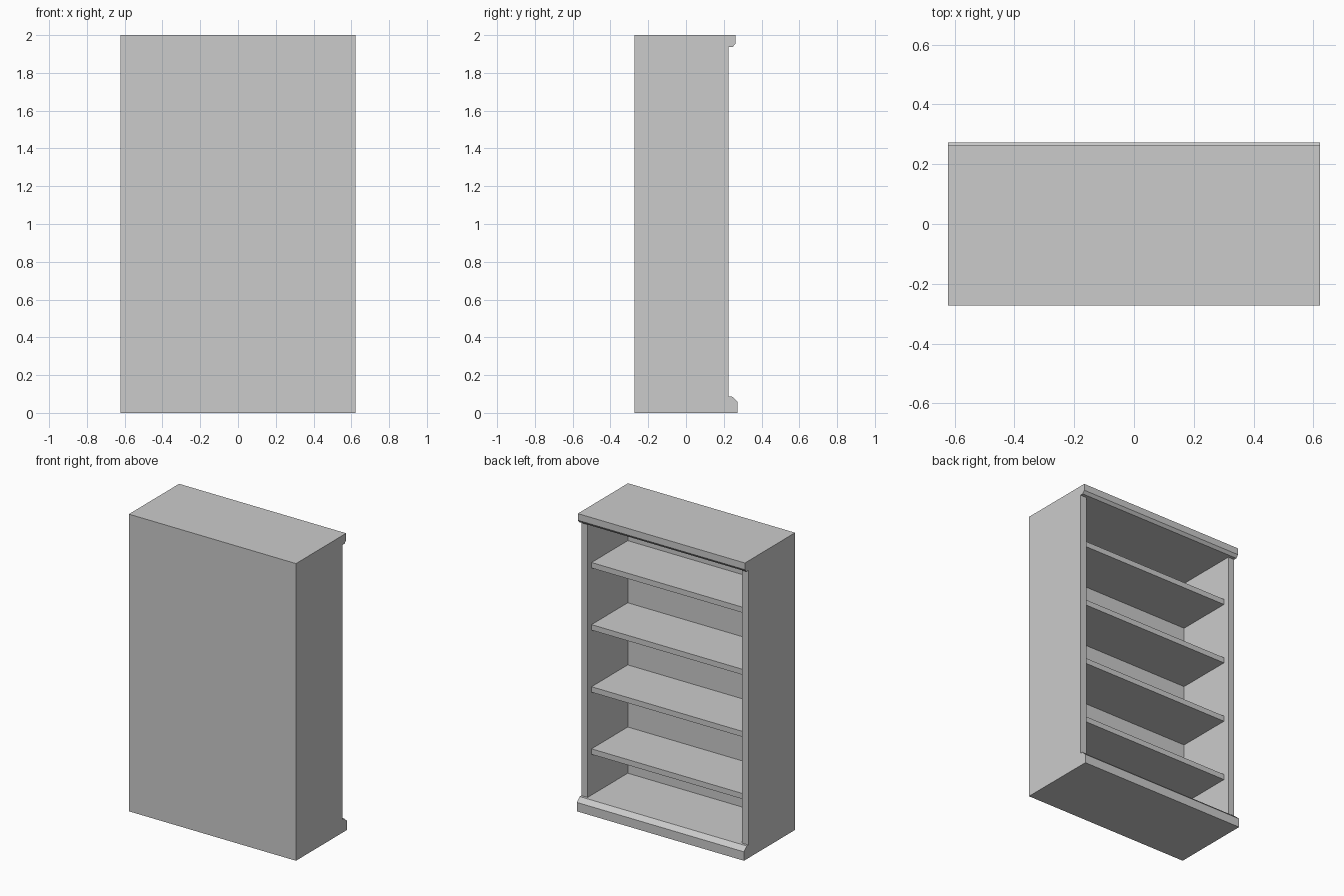
import bpy

if "Cube" in bpy.data.objects:
    bpy.data.objects.remove(bpy.data.objects["Cube"])

HALF_W = 0.622        # outer half width
SIDE_T = 0.047        # side panel thickness
BACK_Y, BODY_Y = -0.272, 0.225
BACK_INNER = -0.202
BASE_Z, CEIL_Z = 0.088, 1.936


def extrude_profile(name, profile, x0, x1):
    """Sweep a (y, z) outline, listed anticlockwise seen from +x, from x0 to x1."""
    n = len(profile)
    verts = [(x, y, z) for x in (x0, x1) for y, z in profile]
    faces = [tuple(range(n))[::-1], tuple(range(n, 2 * n))]
    faces += [(i, (i + 1) % n, (i + 1) % n + n, i + n) for i in range(n)]
    mesh = bpy.data.meshes.new(name)
    mesh.from_pydata(verts, [], faces)
    obj = bpy.data.objects.new(name, mesh)
    bpy.context.collection.objects.link(obj)
    return obj


def board(name, x0, x1, y0, y1, z0, z1):
    return extrude_profile(name, [(y0, z0), (y1, z0), (y1, z1), (y0, z1)], x0, x1)


# Plinth with chamfered front moulding
extrude_profile("base", [(BACK_Y, 0), (0.272, 0), (0.272, 0.06),
                         (0.242, BASE_Z), (BACK_Y, BASE_Z)], -HALF_W, HALF_W)

# Top with chamfered cornice
extrude_profile("top", [(BACK_Y, CEIL_Z), (0.246, CEIL_Z), (0.262, 1.955),
                        (0.262, 2), (BACK_Y, 2)], -HALF_W, HALF_W)

# Side panels
inner = HALF_W - SIDE_T
board("side_panel_left", -HALF_W, -inner, BACK_Y, BODY_Y, BASE_Z, CEIL_Z)
board("side_panel_right", inner, HALF_W, BACK_Y, BODY_Y, BASE_Z, CEIL_Z)

# Back panel
board("back_panel", -inner, inner, BACK_Y, BACK_INNER, BASE_Z, CEIL_Z)

# Evenly spaced shelves, set back slightly from the opening
for i in range(4):
    top = 0.399 + 0.418 * i
    board(f"shelf_{i + 1}", -inner, inner, BACK_INNER, 0.183, top - 0.037, top)
